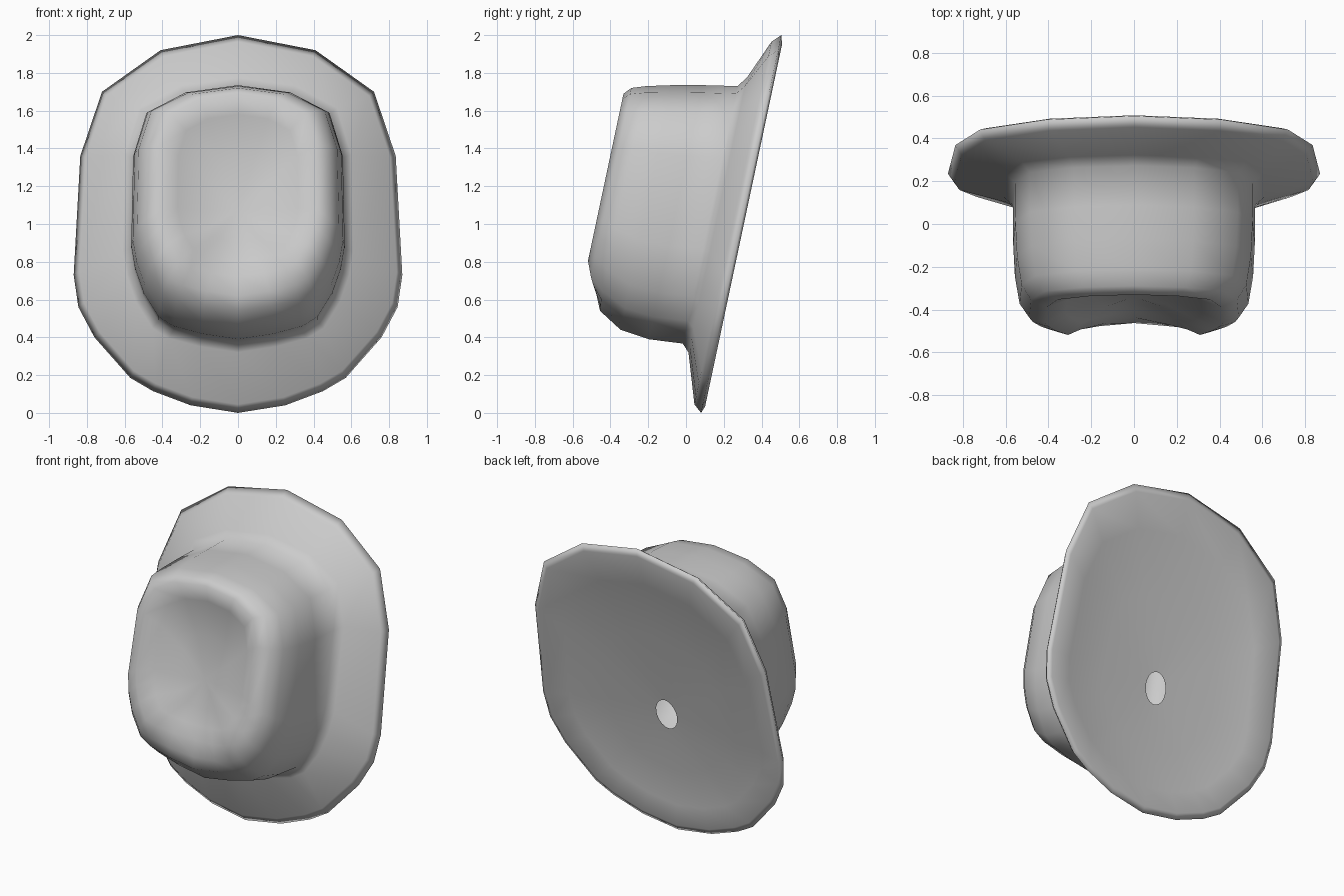
import bpy
import bmesh
import math

cube = bpy.data.objects.get("Cube")
if cube:
    bpy.data.objects.remove(cube, do_unlink=True)

# Half outlines (x, z) from the top to the bottom
BRIM = [(0, 2), (.41, 1.92), (.72, 1.7), (.835, 1.36), (.87, .73), (.845, .56),
        (.76, .4), (.57, .185), (.45, .115), (.25, .04), (0, 0)]
CROWN = [(0, 1.73), (.28, 1.69), (.485, 1.58), (.555, 1.35), (.565, .87), (.545, .75),
         (.5, .62), (.42, .49), (.34, .44), (.19, .4), (0, .37)]


def mirrored(half):
    return half + [(-x, z) for x, z in half[-2:0:-1]]


def fit(outline, width, low, high):
    """Stretch an outline to a half width and a height range."""
    w = max(x for x, z in outline)
    z0 = min(z for x, z in outline)
    z1 = max(z for x, z in outline)
    return [(x * width / w, low + (z - z0) * (high - low) / (z1 - z0)) for x, z in outline]


def blend(a, b, t):
    return [(p[0] + (q[0] - p[0]) * t, p[1] + (q[1] - p[1]) * t) for p, q in zip(a, b)]


bm = bmesh.new()


def point(x, z, depth):
    # Depth is measured from the leaning plane of the brim
    return bm.verts.new((x, .08 + .2125 * z + depth, z))


def ring(outline, depth, pinch=0):
    count = len(outline)
    verts = []
    for i, (x, z) in enumerate(outline):
        away = abs(i - count // 2)
        verts.append(point(x, z, depth + pinch * max(0, 1 - away / 3)))
    return verts


brim = mirrored(BRIM)
crown = mirrored(CROWN)
n = len(brim)
hole = [(.075 * math.sin(math.tau * i / n), .8 + .1 * math.cos(math.tau * i / n))
        for i in range(n)]
inner_rim = fit(brim, .84, .035, 1.95)

# Hollow back with its small opening, then the rounded rim
rings = [ring(hole, -.05),
         ring(blend(hole, inner_rim, .45), -.04),
         ring(blend(hole, inner_rim, .8), -.015),
         ring(inner_rim, .014),
         ring(brim, 0),
         ring(fit(brim, .84, .045, 1.965), -.045)]

# Brim front and crown: half width, bottom, top, depth, pinch
for width, low, high, depth, pinch in [
        (.61, .32, 1.775, -.135, 0),
        (.567, .367, 1.73, -.175, 0),
        (.565, .39, 1.735, -.36, 0),
        (.557, .44, 1.735, -.52, 0),
        (.535, .54, 1.73, -.66, .01),
        (.49, .62, 1.72, -.735, .06),
        (.415, .72, 1.69, -.77, .1),
        (.32, .8, 1.58, -.725, .07),
        (.17, .9, 1.35, -.665, .02)]:
    rings.append(ring(fit(crown, width, low, high), depth, pinch))

for a, b in zip(rings, rings[1:]):
    for i in range(n):
        j = (i + 1) % n
        bm.faces.new((a[i], a[j], b[j], b[i]))

# Bottom of the crown dent
centre = point(0, 1.08, -.65)
for i in range(n):
    bm.faces.new((rings[-1][i], rings[-1][(i + 1) % n], centre))

bmesh.ops.recalc_face_normals(bm, faces=bm.faces[:])
if centre.link_faces[0].normal.y > 0:
    bmesh.ops.reverse_faces(bm, faces=bm.faces[:])
for face in bm.faces:
    face.smooth = True

mesh = bpy.data.meshes.new("hat")
bm.to_mesh(mesh)
bm.free()
hat = bpy.data.objects.new("hat", mesh)
bpy.context.collection.objects.link(hat)
